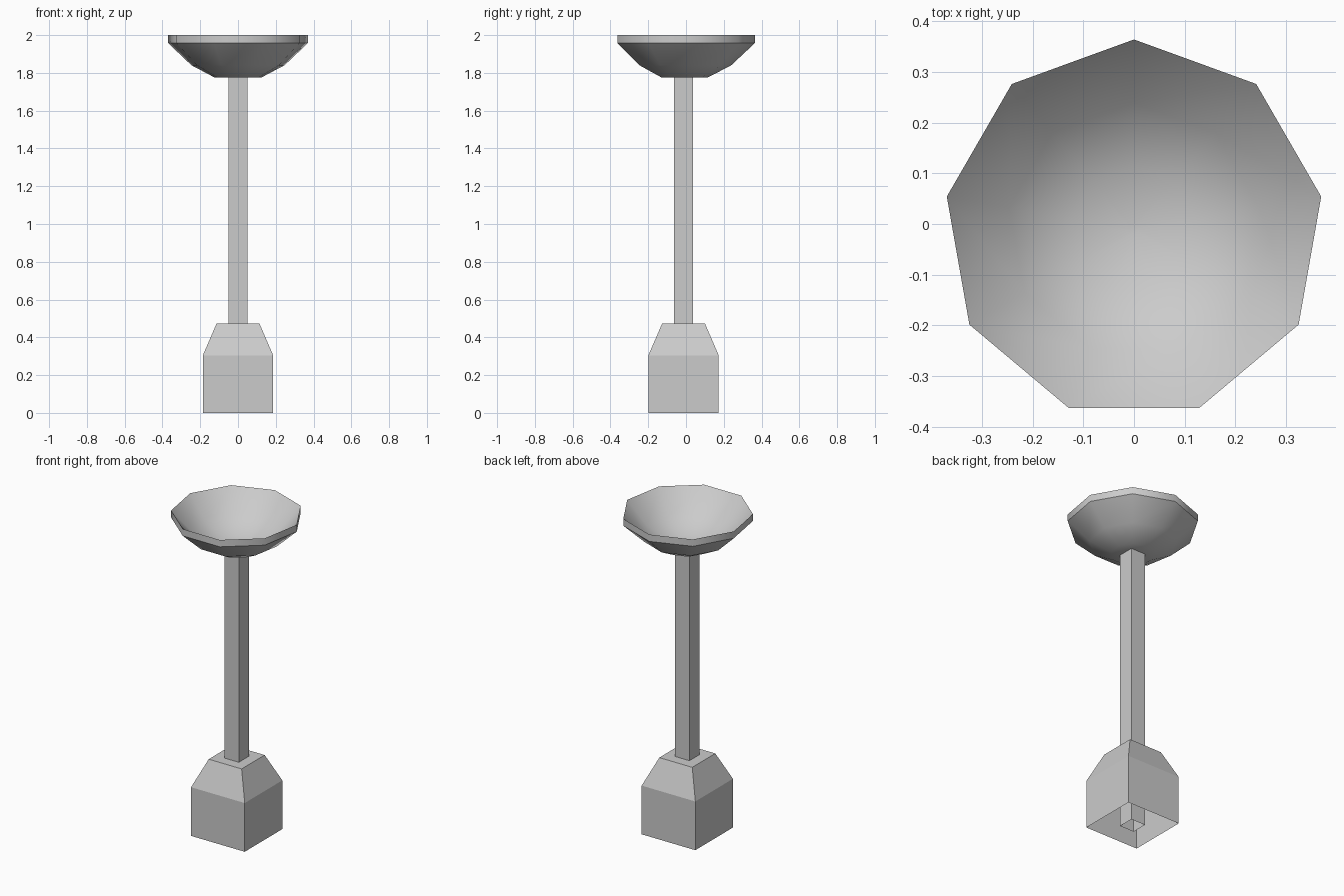
import bpy, bmesh, math

cube = bpy.data.objects.get("Cube")
if cube:
    bpy.data.objects.remove(cube, do_unlink=True)

CENTRE_Y = -0.013

stone = bpy.data.materials.new("light_grey")
stone.use_nodes = True
stone.diffuse_color = (0.6, 0.6, 0.6, 1)
stone.node_tree.nodes["Principled BSDF"].inputs["Base Color"].default_value = (0.6, 0.6, 0.6, 1)


def lathe(name, profile, sides, start, cap_end=False):
    """Stack rings of (radius, z) into a faceted shell."""
    bm = bmesh.new()
    rings = []
    for radius, z in profile:
        angles = [start + math.tau * i / sides for i in range(sides)]
        rings.append([bm.verts.new((radius * math.cos(a), radius * math.sin(a), z)) for a in angles])
    for low, high in zip(rings, rings[1:]):
        for i in range(sides):
            j = (i + 1) % sides
            bm.faces.new((low[i], low[j], high[j], high[i]))
    if cap_end:
        bm.faces.new(rings[-1])
    mesh = bpy.data.meshes.new(name)
    bm.to_mesh(mesh)
    bm.free()
    mesh.materials.append(stone)
    obj = bpy.data.objects.new(name, mesh)
    obj.location.y = CENTRE_Y
    bpy.context.collection.objects.link(obj)
    return obj


def square(half, z):
    return half * math.sqrt(2), z


# Hollow base block with a tapered shoulder, open underneath
lathe("base", [square(0.186, 0), square(0.186, 0.305), square(0.114, 0.472)],
      4, math.pi / 4, cap_end=True)

# Square tube column running from the ground to the bowl
lathe("column", [square(0.05, 0), square(0.05, 1.782)], 4, math.pi / 4)

# Nine-sided bowl: underside, upright rim band, then the inner dish
bowl = lathe("bowl", [(0.01, 1.775), (0.125, 1.775), (0.25, 1.84), (0.375, 1.957), (0.375, 2.0),
                      (0.25, 1.865), (0.125, 1.8), (0.01, 1.79)],
             9, math.pi / 2, cap_end=True)
bowl.location.y = -0.011

bpy.ops.object.select_all(action="DESELECT")
bowl.select_set(True)
bpy.context.view_layer.objects.active = bowl
bpy.ops.object.shade_smooth_by_angle(angle=math.radians(42))
